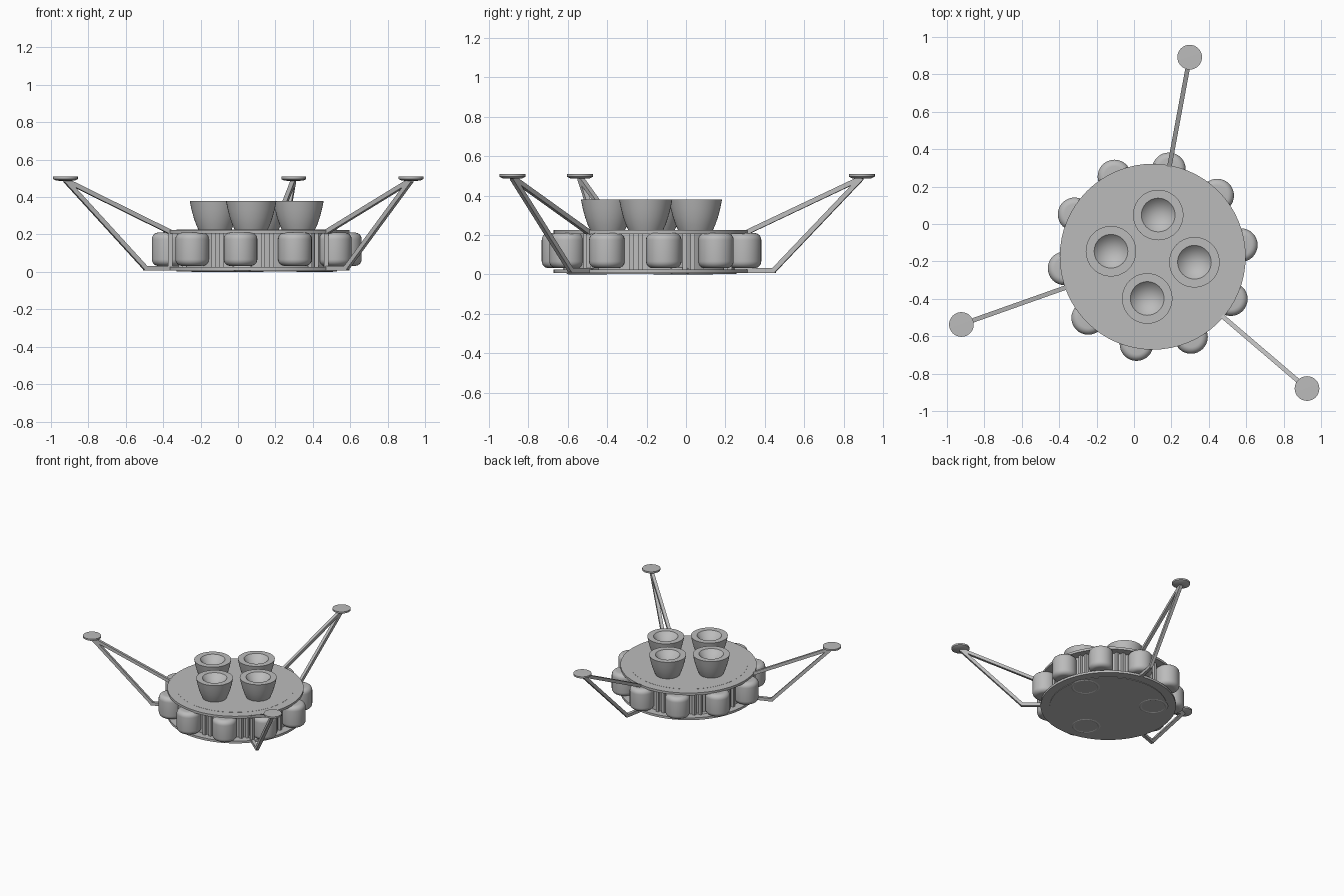
import bpy, math
from mathutils import Vector

if "Cube" in bpy.data.objects:
    bpy.data.objects.remove(bpy.data.objects["Cube"])

CENTER = Vector((0.1, -0.175, 0))
LEG_ANGLE = 79.5

grey = bpy.data.materials.new("matte grey")
grey.use_nodes = True
grey.diffuse_color = (0.5, 0.5, 0.5, 1)
grey.node_tree.nodes["Principled BSDF"].inputs["Base Color"].default_value = (0.5, 0.5, 0.5, 1)


def polar(radius, angle, z):
    a = math.radians(angle)
    return CENTER + Vector((radius * math.cos(a), radius * math.sin(a), z))


def finish(obj, name, smooth=True):
    obj.name = name
    obj.data.materials.append(grey)
    if smooth:
        bpy.ops.object.select_all(action='DESELECT')
        obj.select_set(True)
        bpy.context.view_layer.objects.active = obj
        bpy.ops.object.shade_smooth_by_angle(angle=math.radians(35))
    return obj


def lathe(name, profile, location, sides=32):
    """Spin a (radius, z) profile; zero radii become single points."""
    verts, rings, faces = [], [], []
    for r, z in profile:
        count = sides if r > 0 else 1
        rings.append([len(verts) + i for i in range(count)])
        for i in range(count):
            a = math.tau * i / sides
            verts.append((r * math.cos(a), r * math.sin(a), z))
    for low, high in zip(rings, rings[1:]):
        for i in range(sides):
            j = (i + 1) % sides
            quad = [low[i % len(low)], low[j % len(low)],
                    high[j % len(high)], high[i % len(high)]]
            faces.append(list(dict.fromkeys(quad)))
    mesh = bpy.data.meshes.new(name)
    mesh.from_pydata(verts, [], faces)
    obj = bpy.data.objects.new(name, mesh)
    obj.location = location
    bpy.context.collection.objects.link(obj)
    return finish(obj, name)


def disc(name, radius, z0, z1, location, sides=64):
    return lathe(name, [(0, z0), (radius, z0), (radius, z1), (0, z1)], location, sides)


def strut(name, start, end, width=0.024):
    """Square bar between two points."""
    along = end - start
    bpy.ops.mesh.primitive_cube_add(size=1, location=(start + end) / 2)
    obj = bpy.context.object
    obj.rotation_euler = along.to_track_quat('Z', 'Y').to_euler()
    obj.scale = (width, width, along.length)
    return finish(obj, name, smooth=False)


# Main body: drum between two plates
disc("drum", 0.43, 0.003, 0.226, CENTER)
disc("top_plate", 0.497, 0.206, 0.225, CENTER)
disc("bottom_plate", 0.497, 0.007, 0.025, CENTER)

# Rounded tanks and the ribs between them
for i in range(10):
    angle = LEG_ANGLE + 36 * i
    tank = [(0, 0.032)]
    for corner_z, first in ((0.067, -90), (0.175, 0)):
        for step in range(7):
            a = math.radians(first + 15 * step)
            tank.append((0.055 + 0.035 * math.cos(a), corner_z + 0.035 * math.sin(a)))
    tank.append((0, 0.21))
    lathe("tank_%d" % i, tank, polar(0.475, angle, 0))
    for side in (-3, 3):
        a = angle + 18 + side
        strut("rib_%d" % i, polar(0.44, a, 0.02), polar(0.44, a, 0.21), 0.022)

# Engine bells with a conical throat
bell = [(0.086, 0.22), (0.1, 0.25), (0.114, 0.29), (0.126, 0.335), (0.135, 0.38),
        (0.09, 0.38), (0, 0.28)]
for i in range(4):
    lathe("engine_bell_%d" % i, bell, polar(0.225, 82.5 + 90 * i, 0), 40)

# Ring ports on the underside
for i in range(3):
    bpy.ops.mesh.primitive_torus_add(
        location=polar(0.33, LEG_ANGLE + 60 + 120 * i, 0.018),
        major_radius=0.095, minor_radius=0.018, major_segments=40, minor_segments=12)
    finish(bpy.context.object, "port_ring_%d" % i)

# Three legs with round foot pads
pad = [(0, 0.485), (0.05, 0.488), (0.066, 0.496), (0.066, 0.509), (0, 0.51)]
for i in range(3):
    a = LEG_ANGLE + 120 * i
    foot = polar(1.085, a, 0.49)
    knee = polar(0.63, a, 0.02)
    strut("leg_upper_strut_%d" % i, polar(0.49, a, 0.213), foot)
    strut("leg_lower_strut_%d" % i, knee, foot)
    strut("leg_base_strut_%d" % i, polar(0.42, a, 0.02), polar(0.64, a, 0.02))
    strut("leg_post_%d" % i, polar(0.49, a, 0.02), polar(0.49, a, 0.213))
    lathe("foot_pad_%d" % i, pad, polar(1.085, a, 0))
